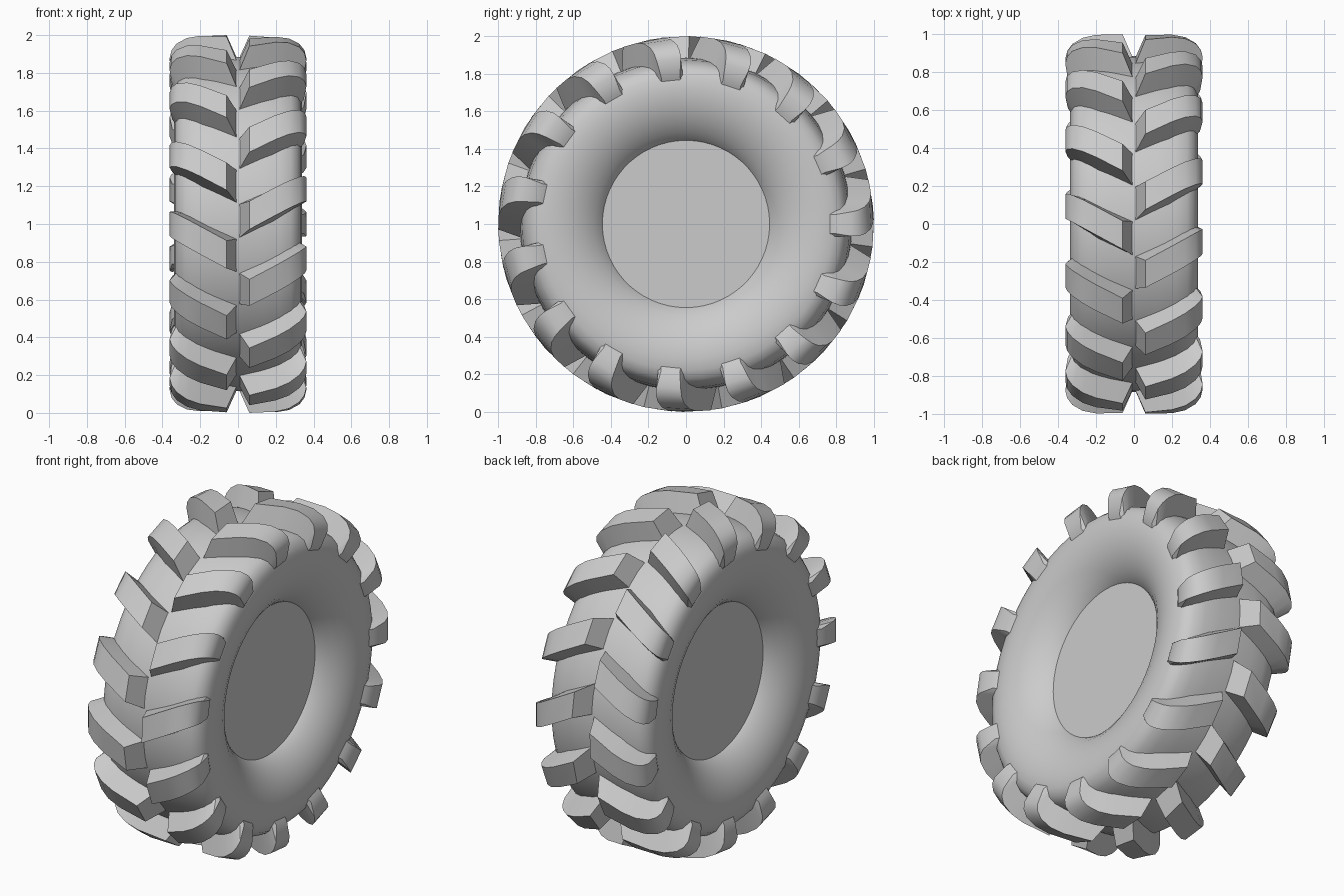
import bpy, bmesh, math

if "Cube" in bpy.data.objects:
    bpy.data.objects.remove(bpy.data.objects["Cube"])

GREY = bpy.data.materials.new("rubber_grey")
GREY.diffuse_color = (0.6, 0.6, 0.6, 1)
GREY.use_nodes = True
GREY.node_tree.nodes["Principled BSDF"].inputs["Base Color"].default_value = GREY.diffuse_color
LUGS = 15
PITCH = 360 / LUGS


def point(x, r, deg):
    a = math.radians(deg)
    return (x, -r * math.cos(a), 1 + r * math.sin(a))


def finish(bm, name, angle):
    bmesh.ops.recalc_face_normals(bm, faces=bm.faces)
    me = bpy.data.meshes.new(name)
    bm.to_mesh(me)
    bm.free()
    me.materials.append(GREY)
    ob = bpy.data.objects.new(name, me)
    bpy.context.collection.objects.link(ob)
    bpy.ops.object.select_all(action='DESELECT')
    ob.select_set(True)
    bpy.context.view_layer.objects.active = ob
    bpy.ops.object.shade_smooth_by_angle(angle=math.radians(angle))


# Tyre carcass: half profile (x, radius) mirrored and spun about the x axis
half = [(0, .885), (.12, .882), (.22, .872), (.28, .853), (.315, .825),
        (.333, .78), (.338, .72), (.332, .66), (.315, .60), (.287, .54),
        (.25, .49), (.215, .455), (.20, .445), (.20, .43)]
profile = [(-x, r) for x, r in reversed(half[1:])] + half
SEGS = 60
bm = bmesh.new()
rings = [[bm.verts.new(point(x, r, 360 * i / SEGS)) for i in range(SEGS)] for x, r in profile]
for a, b in zip(rings, rings[1:]):
    for i in range(SEGS):
        j = (i + 1) % SEGS
        bm.faces.new((a[i], a[j], b[j], b[i]))
# Flat hub discs
bm.faces.new(rings[0])
bm.faces.new(rings[-1])
finish(bm, "tyre_body", 35)

# Lug stations from centre to sidewall: top x, top r, base x, base r, half widths
stations = [(.06, 1.0, 0, .865, 4.3, 6.0),
            (.20, .998, .18, .86, 4.3, 5.8),
            (.27, .985, .25, .84, 4.3, 5.6),
            (.325, .955, .29, .81, 4.3, 5.4),
            (.352, .92, .31, .78, 4.3, 5.2),
            (.362, .88, .315, .76, 4.2, 5.0),
            (.348, .79, .315, .74, 3.6, 4.2)]
SLANT = 31


def add_lug(bm, side, start):
    loops = []
    reach = 0
    for tx, tr, bx, br, ht, hb in stations:
        reach = max(reach, tx)
        mid = start + SLANT * reach
        base = start + SLANT * (bx if bx < .2 else reach)
        loops.append([bm.verts.new(point(side * x, r, d)) for x, r, d in (
            (bx, br, base - hb), (tx, tr, mid - ht),
            (tx, tr, mid + ht), (bx, br, base + hb))])
    for a, b in zip(loops, loops[1:]):
        for i in range(4):
            j = (i + 1) % 4
            bm.faces.new((a[i], a[j], b[j], b[i]))
    bm.faces.new(loops[0])
    bm.faces.new(loops[-1])


# Two staggered rows of slanted lugs forming a chevron tread
for name, side, start in (("left_tread_lugs", -1, 12.8), ("right_tread_lugs", 1, 0.8)):
    bm = bmesh.new()
    for k in range(LUGS):
        add_lug(bm, side, start + k * PITCH)
    finish(bm, name, 30)
